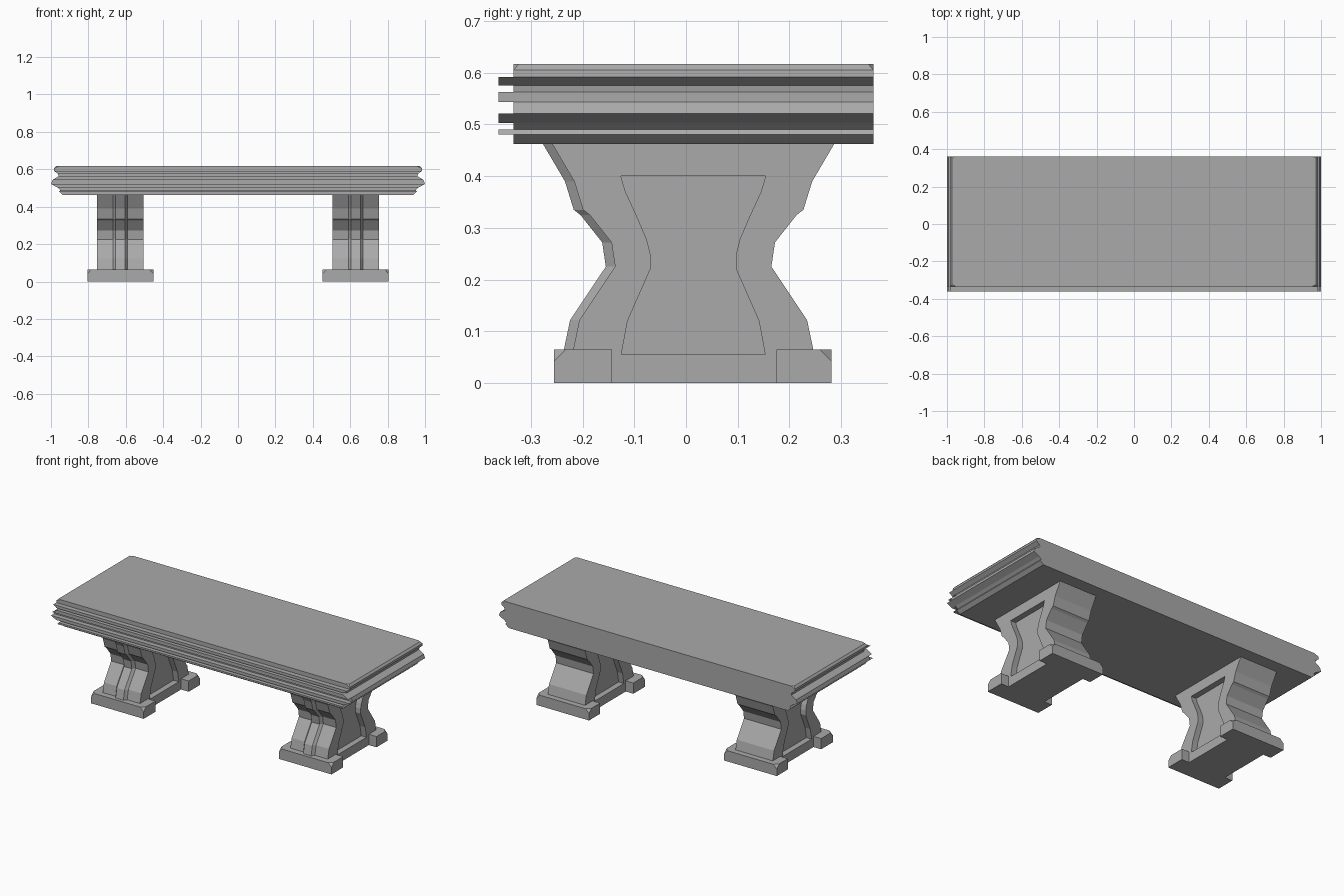
import bpy, bmesh
from mathutils import Vector

if "Cube" in bpy.data.objects:
    bpy.data.objects.remove(bpy.data.objects["Cube"])

stone = bpy.data.materials.new("grey stone")
stone.diffuse_color = (0.4, 0.4, 0.4, 1)
stone.use_nodes = True
stone.node_tree.nodes["Principled BSDF"].inputs["Base Color"].default_value = stone.diffuse_color


def finish(bm, name):
    bmesh.ops.recalc_face_normals(bm, faces=bm.faces)
    me = bpy.data.meshes.new(name)
    bm.to_mesh(me)
    bm.free()
    ob = bpy.data.objects.new(name, me)
    me.materials.append(stone)
    bpy.context.collection.objects.link(ob)
    return ob


def prism(bm, outline, vec):
    """Extrude a closed loop of 3D points along vec."""
    f = bm.faces.new([bm.verts.new(p) for p in outline])
    ext = bmesh.ops.extrude_face_region(bm, geom=[f], use_keep_orig=True)
    bmesh.ops.translate(bm, vec=vec, verts=[v for v in ext["geom"] if isinstance(v, bmesh.types.BMVert)])


def cut_corner(bm, corner, dx, dy, dz):
    """Slice a small pyramid off a corner; offsets point into the solid."""
    c = Vector(corner)
    a, b, d = c + Vector((dx, 0, 0)), c + Vector((0, dy, 0)), c + Vector((0, 0, dz))
    n = (b - a).cross(d - a)
    if n.dot(c - a) < 0:
        n = -n
    r = bmesh.ops.bisect_plane(bm, geom=bm.verts[:] + bm.edges[:] + bm.faces[:],
                               plane_co=a, plane_no=n, clear_outer=True)
    bmesh.ops.holes_fill(bm, edges=[e for e in r["geom_cut"] if isinstance(e, bmesh.types.BMEdge)])


# seat slab: moulded end profile (z, half length), swept along y
ends = [(.617, .972), (.605, .983), (.592, .984), (.575, .962), (.563, .960), (.543, .992),
        (.521, 1.0), (.503, .965), (.49, .950), (.48, .956), (.462, .935)]


def slab(name, prof, y0, y1, chamfer=False):
    bm = bmesh.new()
    pts = [(x, y0, z) for z, x in prof] + [(-x, y0, z) for z, x in reversed(prof)]
    prism(bm, pts, (0, y1 - y0, 0))
    if chamfer:
        for sx in (-1, 1):
            for y, dy in ((y0, .016), (y1, -.016)):
                cut_corner(bm, (sx * .983, y, .617), -sx * .028, dy, -.012)
    return finish(bm, name)


slab("seat_slab", ends, -.333, .362, True)
# projecting mouldings along the front
for i in (2, 4, 6, 8):
    slab("front_moulding_%d" % (i // 2), ends[i:i + 2], -.362, -.333)

# leg: half-width silhouettes (z, half width)
CY = .014
leg = [(.463, .273), (.39, .23), (.335, .213), (.325, .2), (.272, .158), (.225, .151),
       (.122, .22), (.065, .232), (0, .232)]
panel = [(.4, .14), (.37, .131), (.32, .108), (.278, .09), (.25, .083), (.22, .083),
         (.12, .127), (.055, .139)]


def side_loop(prof, x):
    return [(x, CY + w, z) for z, w in prof] + [(x, CY - w, z) for z, w in reversed(prof)]


for side, cx in (("left", -.629), ("right", .629)):
    bm = bmesh.new()
    prism(bm, side_loop(leg, cx - .125), (.25, 0, 0))
    post = finish(bm, side + "_leg")

    # recessed panels on both faces
    bm = bmesh.new()
    for s in (-1, 1):
        prism(bm, side_loop(panel, cx + s * .09), (s * .1, 0, 0))
    cutter = finish(bm, side + "_panel_cutter")
    cutter.hide_render = True
    cutter.hide_viewport = True
    mod = post.modifiers.new("panels", "BOOLEAN")
    mod.operation = "DIFFERENCE"
    mod.solver = "EXACT"
    mod.object = cutter

    # raised rib down the front of the leg
    bm = bmesh.new()
    rows = []
    for z, w in leg[:-1]:
        y = CY - w
        rows.append([bm.verts.new((cx + dx, y + dy, z)) for dx, dy in
                     ((-.042, .004), (-.026, -.018), (.026, -.018), (.042, .004))])
    for a, b in zip(rows, rows[1:]):
        for k in range(4):
            j = (k + 1) % 4
            bm.faces.new((a[k], a[j], b[j], b[k]))
    bm.faces.new(rows[0])
    bm.faces.new(rows[-1])
    finish(bm, side + "_leg_rib")

    # foot blocks at front and back with clipped corners
    for name, y0, y1, s in (("front", -.143, -.255, -1), ("back", .175, .281, 1)):
        bm = bmesh.new()
        prism(bm, [(cx + a * .176, y, 0) for a, y in ((-1, y0), (1, y0), (1, y1), (-1, y1))], (0, 0, .065))
        for sx in (-1, 1):
            cut_corner(bm, (cx + sx * .176, y1, .065), -sx * .022, -s * .023, -.023)
        finish(bm, side + "_" + name + "_foot")
